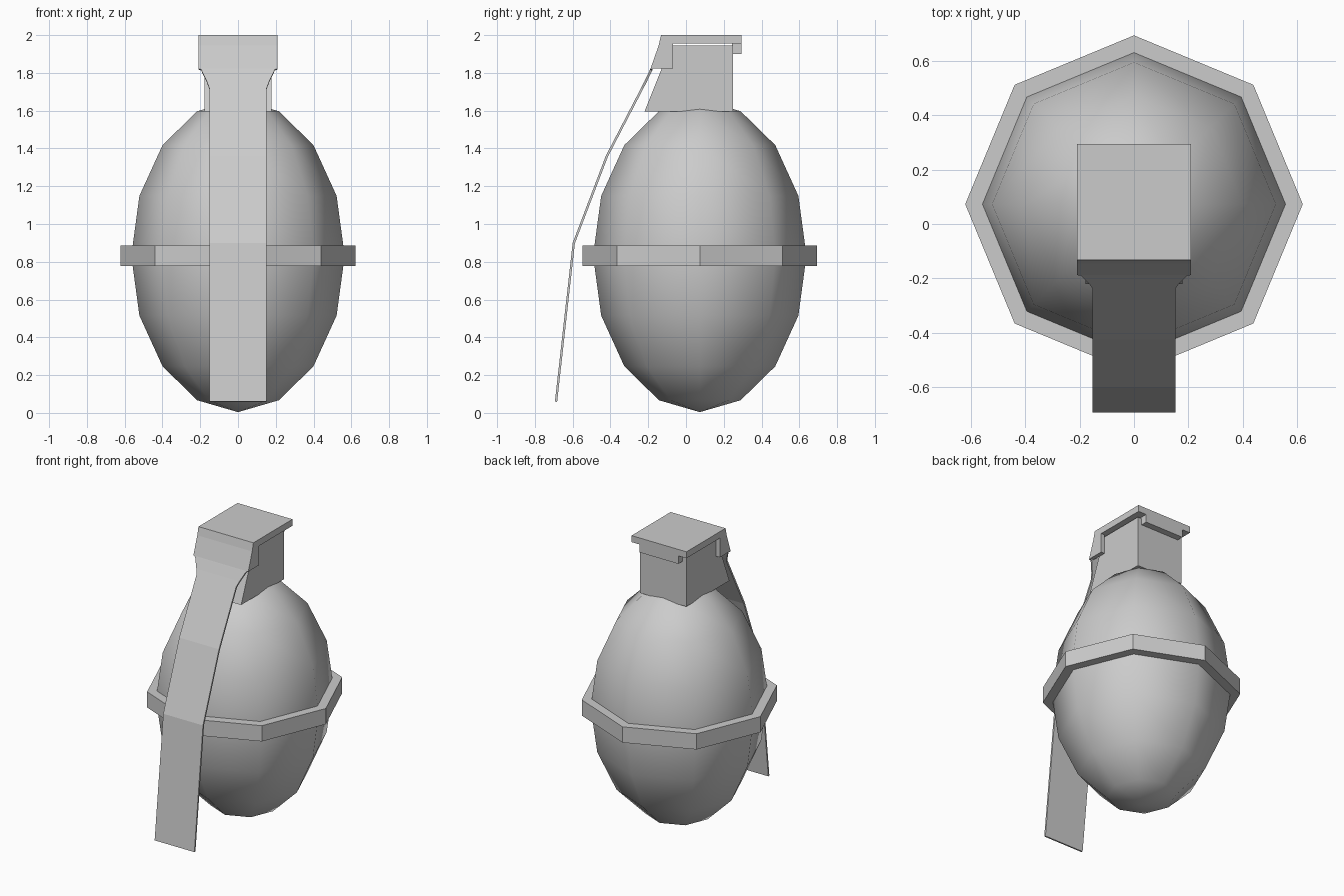
import bpy, bmesh, math

if "Cube" in bpy.data.objects:
    bpy.data.objects.remove(bpy.data.objects["Cube"])

CY = 0.073  # centre of the body in y


def make(name, verts, faces, smooth=False):
    me = bpy.data.meshes.new(name)
    me.from_pydata(verts, [], faces)
    bm = bmesh.new()
    bm.from_mesh(me)
    if any(not e.is_boundary for e in bm.edges) and all(e.is_manifold for e in bm.edges):
        bmesh.ops.recalc_face_normals(bm, faces=bm.faces)
    for f in bm.faces:
        f.smooth = smooth
    bm.to_mesh(me)
    bm.free()
    ob = bpy.data.objects.new(name, me)
    bpy.context.collection.objects.link(ob)
    return ob


def prism(name, profile, x0, x1):
    """Extrude a closed (y, z) profile along x."""
    n = len(profile)
    verts = [(x, y, z) for x in (x0, x1) for y, z in profile]
    faces = [tuple(range(n)), tuple(range(2 * n - 1, n - 1, -1))]
    faces += [(i, (i + 1) % n, n + (i + 1) % n, n + i) for i in range(n)]
    return make(name, verts, faces)


def rect(y0, y1, z0, z1):
    return [(y0, z0), (y1, z0), (y1, z1), (y0, z1)]


# Body: stretched eight-sided sphere
bm = bmesh.new()
bmesh.ops.create_uvsphere(bm, u_segments=8, v_segments=8, radius=1)
bmesh.ops.scale(bm, verts=bm.verts, vec=(0.565, 0.565, 0.828))
bmesh.ops.translate(bm, verts=bm.verts, vec=(0, CY, 0.832))
for f in bm.faces:
    f.smooth = True
me = bpy.data.meshes.new("body")
bm.to_mesh(me)
bm.free()
bpy.context.collection.objects.link(bpy.data.objects.new("body", me))

# Band around the middle: octagonal ring
loop = [(0.555, 0.777), (0.621, 0.777), (0.621, 0.886), (0.555, 0.886)]
verts = [(r * math.cos(k * math.pi / 4), CY + r * math.sin(k * math.pi / 4), z)
         for k in range(8) for r, z in loop]
faces = [(4 * k + j, 4 * ((k + 1) % 8) + j,
          4 * ((k + 1) % 8) + (j + 1) % 4, 4 * k + (j + 1) % 4)
         for k in range(8) for j in range(4)]
make("band", verts, faces)

# Fuse head with a slanted front
prism("head", [(-0.22, 1.595), (0.25, 1.595), (0.25, 1.945), (-0.08, 1.945)], -0.178, 0.178)

# Lever: cap plate, rear hook and side cheeks
prism("lever_cap", rect(-0.132, 0.295, 1.955, 2.0), -0.21, 0.21)
prism("lever_hook", rect(0.243, 0.295, 1.9, 1.956), -0.148, 0.148)
cheek = [(-0.132, 2.0), (-0.145, 1.945), (-0.188, 1.822), (-0.07, 1.822), (-0.07, 1.96)]
for side, s in (("left", -1), ("right", 1)):
    prism("lever_cheek_" + side, cheek, s * 0.182, s * 0.21)

# Lever strap: bent strip of (half width, y, z) rows
rows = [(0.21, -0.132, 2.0), (0.21, -0.145, 1.945), (0.21, -0.188, 1.822),
        (0.195, -0.19, 1.818), (0.165, -0.22, 1.755), (0.152, -0.238, 1.72),
        (0.152, -0.425, 1.36), (0.152, -0.6, 0.9), (0.152, -0.694, 0.06)]
verts = [(s * w, y, z) for w, y, z in rows for s in (-1, 1)]
faces = [(2 * i, 2 * i + 2, 2 * i + 3, 2 * i + 1) for i in range(len(rows) - 1)]
strap = make("lever_strap", verts, faces)
sol = strap.modifiers.new("thickness", 'SOLIDIFY')
sol.thickness = 0.012
sol.offset = -1
